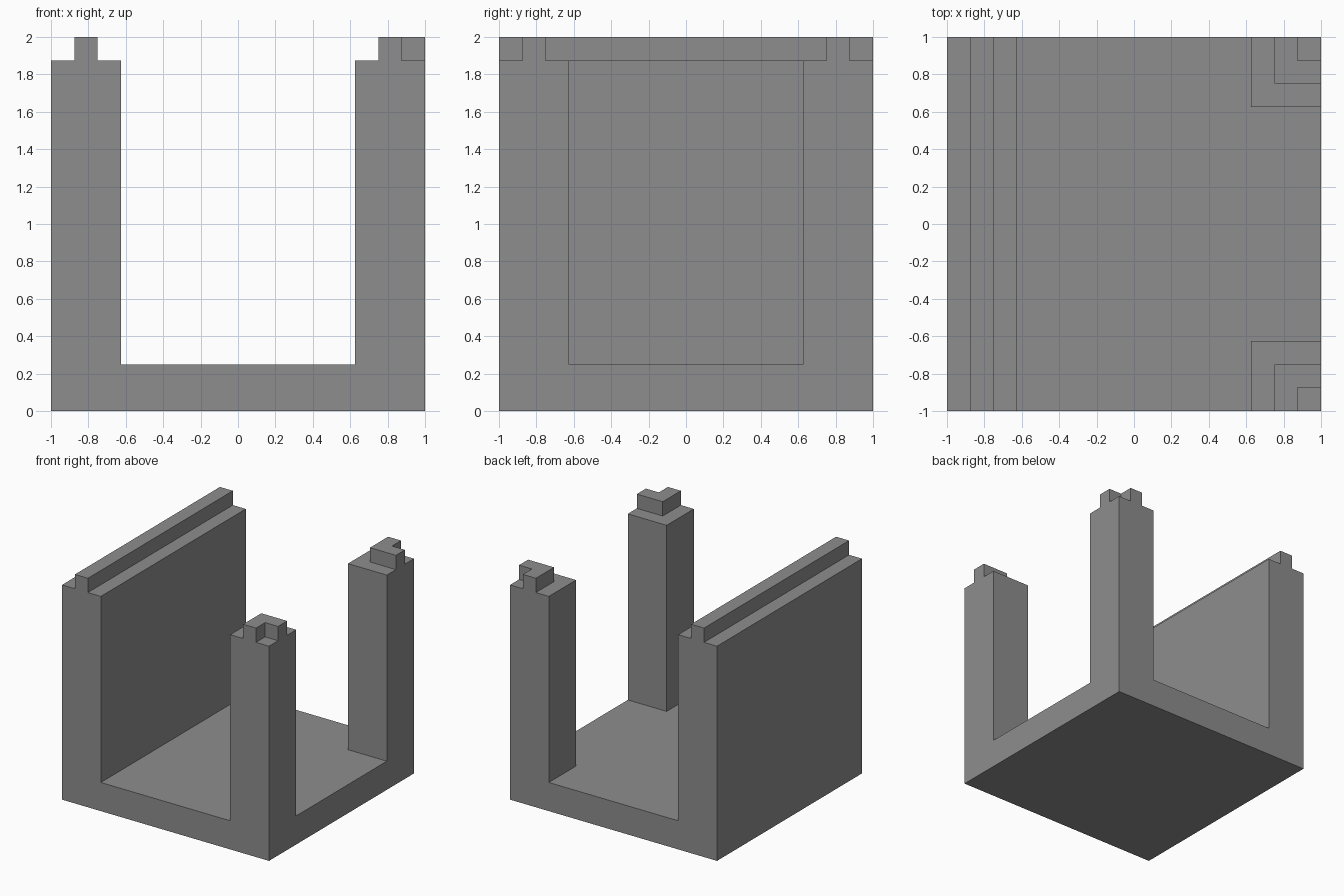
import bpy
import bmesh
from mathutils import Vector

cube = bpy.data.objects.get("Cube")
if cube:
    bpy.data.objects.remove(cube, do_unlink=True)

grey = bpy.data.materials.new("plain grey")
grey.use_nodes = True
colour = (0.27, 0.27, 0.27, 1)
grey.diffuse_color = colour
grey.node_tree.nodes["Principled BSDF"].inputs["Base Color"].default_value = colour

UNIT = 0.125  # all sizes are whole steps of this unit


def prism(name, outline, axis, start, end):
    """Extrude an outline along y (outline in x, z) or z (outline in x, y)."""
    bm = bmesh.new()
    place = (lambda a, b: (a, start, b)) if axis == "y" else (lambda a, b: (a, b, start))
    face = bm.faces.new([bm.verts.new(Vector(place(a, b)) * UNIT) for a, b in outline])
    moved = bmesh.ops.extrude_face_region(bm, geom=[face])["geom"]
    step = Vector((0, 1, 0) if axis == "y" else (0, 0, 1)) * (end - start) * UNIT
    bmesh.ops.translate(bm, vec=step,
                        verts=[v for v in moved if isinstance(v, bmesh.types.BMVert)])
    bmesh.ops.recalc_face_normals(bm, faces=bm.faces)
    mesh = bpy.data.meshes.new(name)
    bm.to_mesh(mesh)
    bm.free()
    mesh.materials.append(grey)
    obj = bpy.data.objects.new(name, mesh)
    bpy.context.collection.objects.link(obj)
    return obj


# Floor and right wall with its long tongue, as one profile
prism("floor_and_wall",
      [(-8, 0), (8, 0), (8, 2), (-5, 2), (-5, 15), (-6, 15),
       (-6, 16), (-7, 16), (-7, 15), (-8, 15)], "y", -8, 8)

# Two left corner posts, each topped by an L-shaped tongue
for side, s in (("front", -1), ("back", 1)):
    square = [(5, 5 * s), (8, 5 * s), (8, 8 * s), (5, 8 * s)]
    corner = [(6, 6 * s), (8, 6 * s), (8, 7 * s), (7, 7 * s), (7, 8 * s), (6, 8 * s)]
    prism(side + "_left_post", square, "z", 2, 15)
    prism(side + "_left_tongue", corner, "z", 15, 16)
